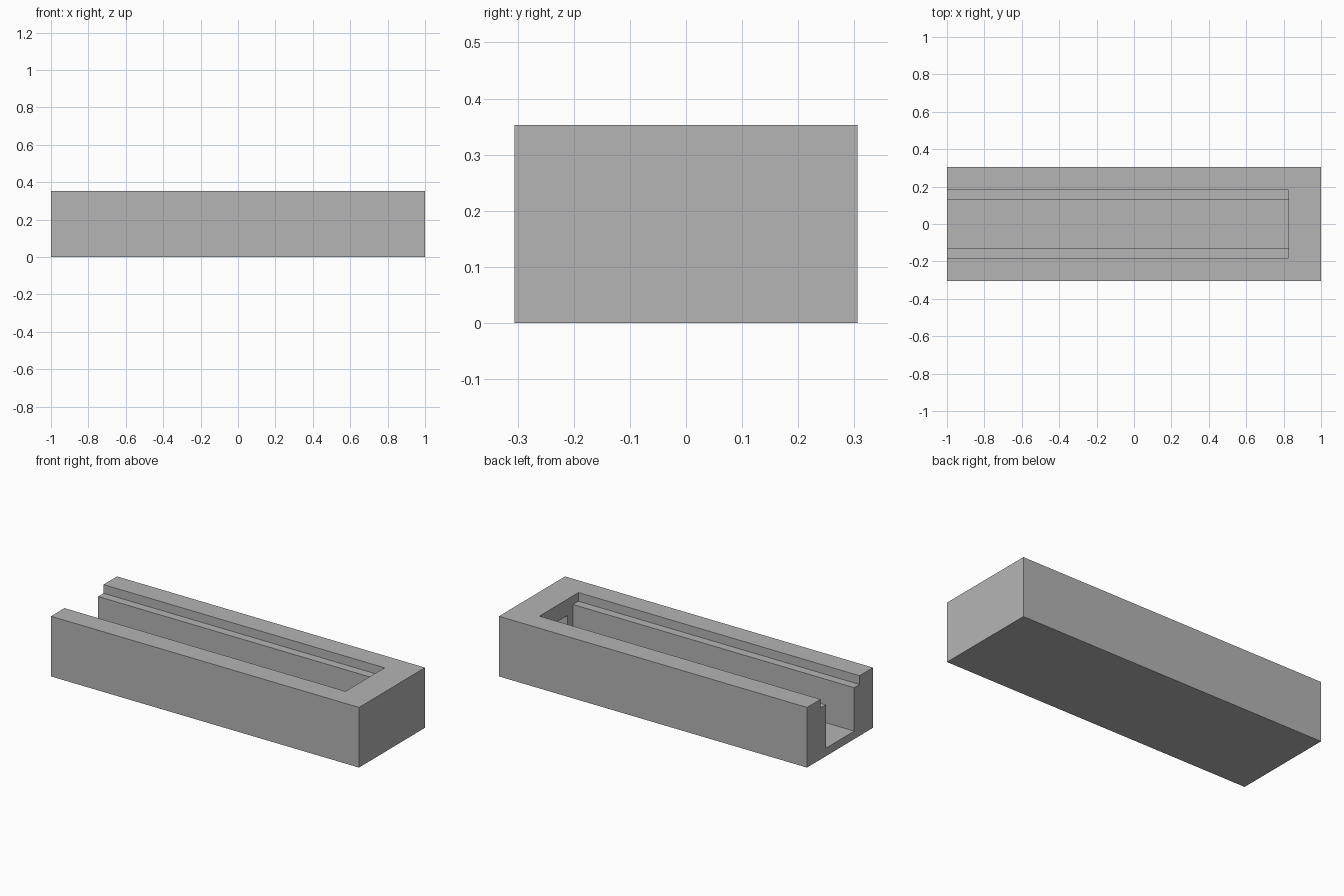
import bpy

cube = bpy.data.objects.get("Cube")
if cube:
    bpy.data.objects.remove(cube, do_unlink=True)

LENGTH, WIDTH, HEIGHT = 2.0, 0.612, 0.353
END_X = 0.825        # inner face of the closed end
FLOOR_Z = 0.047
LEDGE_Z = 0.302

grey = bpy.data.materials.new("plain grey")
grey.use_nodes = True
colour = (0.46, 0.46, 0.46, 1)
grey.diffuse_color = colour
grey.node_tree.nodes["Principled BSDF"].inputs["Base Color"].default_value = colour


def box(name, x0, x1, half_width, z0, z1):
    """Box centred on y = 0."""
    bpy.ops.mesh.primitive_cube_add(size=1, location=((x0 + x1) / 2, 0, (z0 + z1) / 2))
    obj = bpy.context.object
    obj.name = name
    obj.scale = (x1 - x0, 2 * half_width, z1 - z0)
    bpy.ops.object.transform_apply(location=True, rotation=False, scale=True)
    obj.data.materials.append(grey)
    return obj


# Solid block
body = box("channel_block", -LENGTH / 2, LENGTH / 2, WIDTH / 2, 0, HEIGHT)

# Deep channel, wider lid rebate above it, and a pocket in the closed end
cutters = [
    box("channel_cutter", -1.2, END_X, 0.131, FLOOR_Z, 0.5),
    box("rebate_cutter", -1.3, END_X, 0.181, LEDGE_Z, 0.6),
    box("pocket_cutter", END_X - 0.1, END_X + 0.09, 0.08, 0.095, 0.257),
]
bpy.ops.object.select_all(action="DESELECT")
bpy.context.view_layer.objects.active = body
body.select_set(True)
for cutter in cutters:
    cutter.hide_render = True
    mod = body.modifiers.new(cutter.name, "BOOLEAN")
    mod.operation = "DIFFERENCE"
    mod.solver = "EXACT"
    mod.object = cutter
    bpy.ops.object.modifier_apply(modifier=mod.name)
for cutter in cutters:
    bpy.data.objects.remove(cutter, do_unlink=True)
